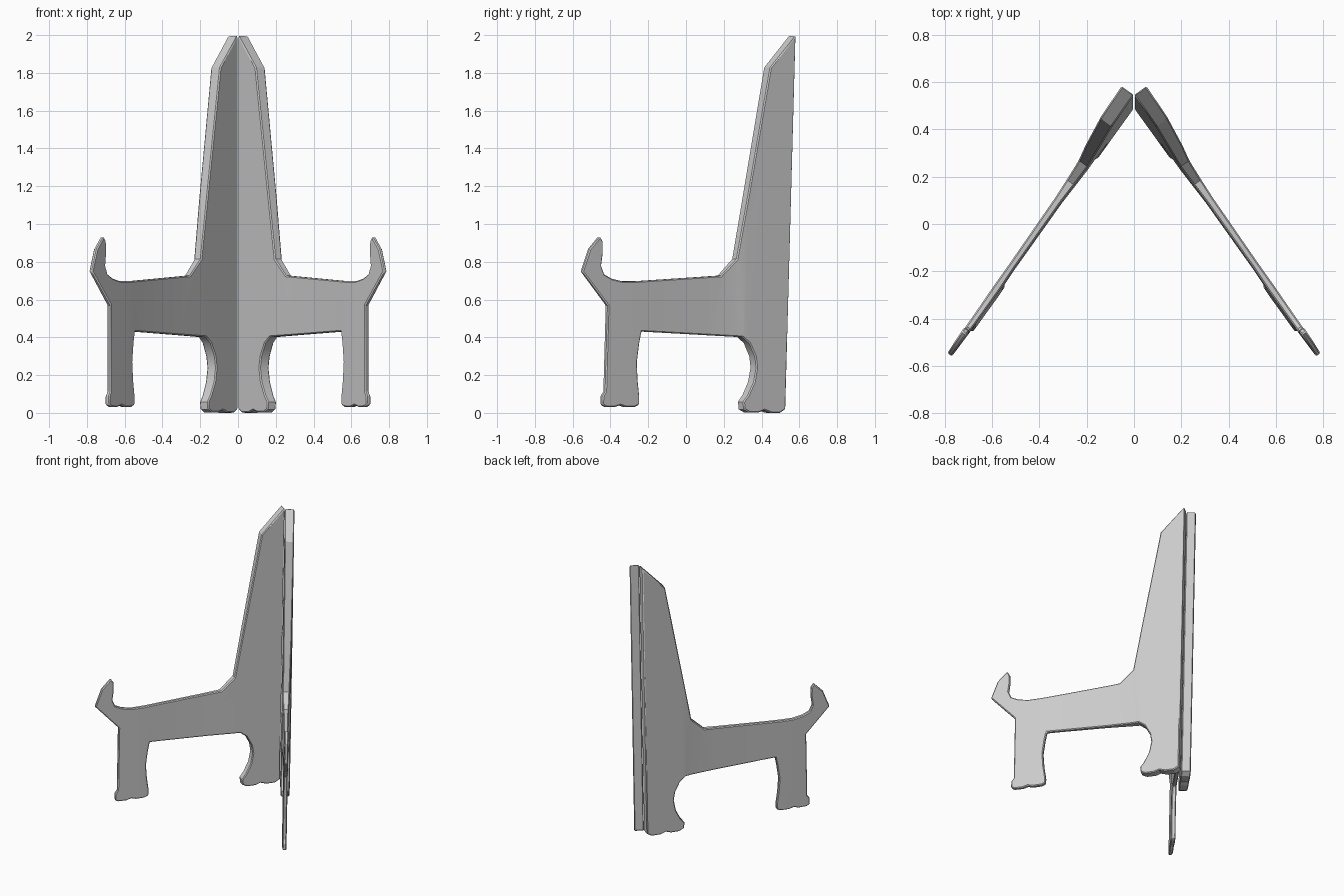
import bpy, bmesh
from mathutils import Vector

if "Cube" in bpy.data.objects:
    bpy.data.objects.remove(bpy.data.objects["Cube"])

# Silhouette of one half, as seen from the front (x, z)
OUTLINE = [
    (0, 2.0), (0.093, 1.83), (0.195, 0.815), (0.25, 0.728),           # tall back
    (0.57, 0.698), (0.62, 0.698), (0.66, 0.712), (0.688, 0.735),      # arm top
    (0.70, 0.78), (0.695, 0.85), (0.697, 0.91), (0.708, 0.935),       # horn
    (0.745, 0.87), (0.771, 0.75), (0.672, 0.57),
    (0.672, 0.115), (0.682, 0.09), (0.682, 0.045), (0.668, 0.033),    # front leg
    (0.635, 0.032), (0.615, 0.042), (0.595, 0.032), (0.56, 0.033),
    (0.543, 0.045), (0.543, 0.085), (0.551, 0.17), (0.556, 0.27),
    (0.549, 0.37), (0.542, 0.432),
    (0.168, 0.403), (0.142, 0.37), (0.12, 0.30), (0.114, 0.24),       # rear leg
    (0.122, 0.165), (0.142, 0.095), (0.158, 0.06), (0.155, 0.02),
    (0.135, 0.004), (0.10, 0.004), (0.08, 0.016), (0.055, 0.002),
    (0.02, 0.002), (0.0, 0.022),
]
THICK = [(0, .065), (.12, .062), (.16, .056), (.2, .047), (.3, .041),
         (.55, .032), (.68, .027), (.8, .022)]
RECESS = [(0, 0), (.2, 0), (.3, .006), (.5, .004), (.57, 0), (1, 0)]
NORMAL = Vector((0.812, 0.584, -0.016)).normalized()


def lerp_table(table, x):
    for (a, va), (b, vb) in zip(table, table[1:]):
        if x <= b:
            return va + (vb - va) * (x - a) / (b - a)
    return table[-1][1]


# Flat silhouette, cut into strips so the thickness can vary
bm = bmesh.new()
bm.faces.new([bm.verts.new((x, 0, z)) for x, z in OUTLINE])
for cut in (0.16, 0.2, 0.3, 0.5, 0.57):
    bmesh.ops.bisect_plane(bm, geom=bm.verts[:] + bm.edges[:] + bm.faces[:],
                           dist=1e-5, plane_co=(cut, 0, 0), plane_no=(1, 0, 0))

# Second skin, then both skins placed on the slanted plane
inner = bm.verts[:]
ext = bmesh.ops.extrude_face_region(bm, geom=bm.faces[:], use_keep_orig=True)
outer = [g for g in ext["geom"] if isinstance(g, bmesh.types.BMVert)]
for group, is_outer in ((inner, False), (outer, True)):
    for v in group:
        x, z = v.co.x, v.co.z
        depth = lerp_table(RECESS, x)
        if is_outer:
            depth = lerp_table(THICK, x) - depth * 0.5
        v.co = Vector((x, 0.49 - 1.39 * x + 0.0275 * z, z)) + NORMAL * depth
bmesh.ops.recalc_face_normals(bm, faces=bm.faces[:])
low = min(v.co.z for v in bm.verts)
for v in bm.verts:
    v.co.z -= low

mesh = bpy.data.meshes.new("stand_panels")
bm.to_mesh(mesh)
bm.free()
panels = bpy.data.objects.new("stand_panels", mesh)
bpy.context.collection.objects.link(panels)

# Mirrored half and chamfered rim
mirror = panels.modifiers.new("mirror", 'MIRROR')
mirror.use_mirror_merge = False
bevel = panels.modifiers.new("rim", 'BEVEL')
bevel.width = 0.006
bevel.segments = 1
bevel.limit_method = 'ANGLE'
bevel.angle_limit = 1.1
bevel.use_clamp_overlap = False

bpy.context.view_layer.objects.active = panels
panels.select_set(True)
bpy.ops.object.shade_smooth_by_angle(angle=0.45)
